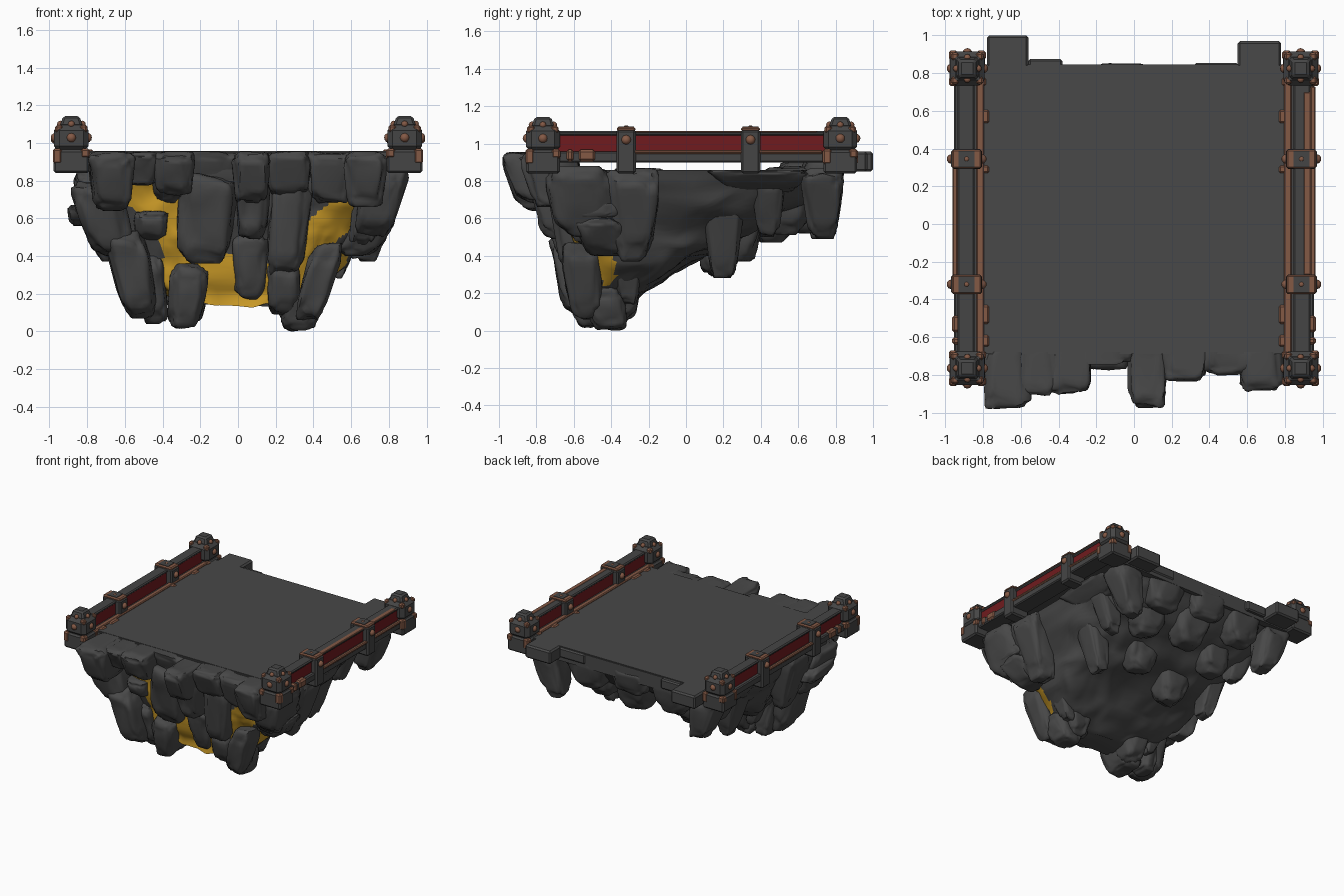
import bpy, bmesh, math
from mathutils import Vector, Matrix, noise


def mat(name, rgb):
    m = bpy.data.materials.new(name)
    m.diffuse_color = (*rgb, 1)
    return m


STONE = mat("dark_stone", (0.065, 0.065, 0.065))
IRON = mat("dark_iron", (0.060, 0.060, 0.060))
GOLD = mat("gold_vein", (0.64, 0.35, 0.022))
BRONZE = mat("bronze", (0.23, 0.10, 0.06))
RED = mat("red_inlay", (0.16, 0.011, 0.013))


def finish(bm, name, mats, angle=35):
    bmesh.ops.recalc_face_normals(bm, faces=bm.faces)
    me = bpy.data.meshes.new(name)
    bm.to_mesh(me)
    bm.free()
    ob = bpy.data.objects.new(name, me)
    bpy.context.collection.objects.link(ob)
    for m in mats:
        me.materials.append(m)
    bpy.ops.object.select_all(action='DESELECT')
    bpy.context.view_layer.objects.active = ob
    ob.select_set(True)
    bpy.ops.object.shade_smooth_by_angle(angle=math.radians(angle))
    return ob


def box(name, x, y, z, m, bevel=0.0, top=1.0):
    """Box from (min, max) pairs; top scales the upper face."""
    bm = bmesh.new()
    bmesh.ops.create_cube(bm, size=1)
    cx, cy = sum(x) / 2, sum(y) / 2
    for v in bm.verts:
        s = top if v.co.z > 0 else 1
        v.co = (cx + v.co.x * s * (x[1] - x[0]), cy + v.co.y * s * (y[1] - y[0]),
                z[0] + (v.co.z + 0.5) * (z[1] - z[0]))
    if bevel:
        bmesh.ops.bevel(bm, geom=bm.edges[:], offset=bevel, segments=1, affect='EDGES')
    return finish(bm, name, [m], 20)


def stud(name, c, r=0.026):
    bm = bmesh.new()
    bmesh.ops.create_icosphere(bm, subdivisions=2, radius=r, matrix=Matrix.Translation(c))
    return finish(bm, name, [BRONZE], 60)


def boulder(name, x, y, z, lean=0.0, taper=0.7, square=0.5, back=0.0):
    """Rounded lumpy block, narrower below; lean shifts the top in x, back the bottom in y."""
    bm = bmesh.new()
    bmesh.ops.create_icosphere(bm, subdivisions=4, radius=1)
    mid = Vector((sum(x) / 2, sum(y) / 2, sum(z) / 2))
    half = Vector((x[1] - x[0], y[1] - y[0], z[1] - z[0])) / 2
    for v in bm.verts:
        p = Vector([math.copysign(abs(c) ** square, c) for c in v.co])
        p *= 1 + 0.17 * noise.noise(v.co * 1.5 + mid * 7) + 0.06 * noise.noise(v.co * 4 + mid * 9)
        p.x, p.y, p.z = [max(-1, min(1, c)) for c in p]
        s = taper + (1 - taper) * (p.z + 1) / 2
        v.co = mid + Vector((p.x * half.x * s + lean * p.z,
                             p.y * half.y * s + back * (1 - p.z) / 2, p.z * half.z))
    return finish(bm, name, [STONE], 50)


# Rock core: stacked rounded sections leaning to the front: z, half width, front y, back y
LEVELS = [(0.13, 0.30, -0.52, -0.32), (0.22, 0.42, -0.54, -0.18), (0.36, 0.56, -0.56, 0.02),
          (0.46, 0.62, -0.59, 0.26), (0.56, 0.66, -0.63, 0.46), (0.68, 0.73, -0.67, 0.64),
          (0.80, 0.79, -0.70, 0.78), (0.86, 0.81, -0.71, 0.84)]
# Gold cracks as x, z segments with a half width
VEINS = [((-0.60, 0.78), (-0.40, 0.66), 0.085), ((-0.40, 0.66), (-0.30, 0.40), 0.085),
         ((-0.30, 0.36), (0.0, 0.30), 0.11), ((-0.12, 0.22), (0.16, 0.22), 0.11),
         ((-0.37, 0.26), (-0.34, 0.12), 0.05), ((0.62, 0.66), (0.42, 0.52), 0.09),
         ((0.42, 0.52), (0.32, 0.30), 0.08), ((0.60, 0.40), (0.51, 0.29), 0.07)]


def on_vein(c):
    p = Vector((c.x, c.z))
    for a, b, r in VEINS:
        a, b = Vector(a), Vector(b)
        t = max(0, min(1, (p - a).dot(b - a) / (b - a).length_squared))
        if (p - a.lerp(b, t)).length < r:
            return True
    return False


N, STEPS = 128, 5
bm = bmesh.new()
rings = []
sections = [Vector(a).lerp(Vector(b), j / STEPS) for a, b in zip(LEVELS, LEVELS[1:])
            for j in range(STEPS)] + [Vector(LEVELS[-1])]
for z, w, y0, y1 in sections:
    ring = []
    for k in range(N):
        a = 2 * math.pi * k / N
        c, s = math.cos(a), math.sin(a)
        ex = 0.4 if s < 0 else 0.62 - 0.22 * max(0, (z - 0.6) / 0.26)
        p = Vector((w * math.copysign(abs(c) ** ex, c),
                    (y0 + y1) / 2 + (y1 - y0) / 2 * math.copysign(abs(s) ** ex, s), z))
        lump = noise.noise_vector(p * 5) * 0.04 + noise.noise_vector(p * 13) * 0.012
        p += lump * max(0, min(1, (0.86 - z) / 0.08))
        ring.append(bm.verts.new(p))
    rings.append(ring)
for a, b in zip(rings, rings[1:]):
    for k in range(N):
        bm.faces.new((a[k], a[(k + 1) % N], b[(k + 1) % N], b[k]))
bm.faces.new(rings[0])
bmesh.ops.recalc_face_normals(bm, faces=bm.faces)
for f in bm.faces:
    c = f.calc_center_median()
    f.material_index = int(c.y < -0.38 and f.normal.z > -0.75 and len(f.verts) == 4 and on_vein(c))
finish(bm, "rock_core", [STONE, GOLD], 50)

# Floor sheet with raised front and back edges
box("floor", (-0.80, 0.80), (-0.68, 0.84), (0.945, 0.957), STONE)
box("back_edge", (-0.79, 0.79), (0.79, 0.845), (0.84, 0.95), STONE)
box("front_edge", (-0.79, 0.79), (-0.69, -0.65), (0.80, 0.95), STONE)
box("back_slab_left", (-0.78, -0.56), (0.76, 1.0), (0.85, 0.957), STONE, 0.012)
box("back_slab_right", (0.55, 0.78), (0.76, 0.97), (0.85, 0.957), STONE, 0.012)
box("back_chip_left", (-0.56, -0.38), (0.77, 0.875), (0.87, 0.95), STONE, 0.01)
box("back_chip_right", (0.32, 0.55), (0.77, 0.855), (0.87, 0.95), STONE, 0.01)

# Front rim rocks: x0, x1, front y, bottom z
RIM = [(-0.80, -0.54, -1.01, 0.64), (-0.62, -0.40, -0.93, 0.77), (-0.46, -0.22, -0.93, 0.72),
       (-0.30, 0.0, -0.76, 0.76), (-0.04, 0.18, -1.0, 0.68), (0.13, 0.40, -0.85, 0.72),
       (0.36, 0.62, -0.82, 0.68), (0.55, 0.80, -0.91, 0.66)]
for x0, x1, yf, z0 in RIM:
    boulder("front_rim_rock", (x0, x1), (yf, -0.58), (z0, 0.955), 0, 0.75, 0.45, 0.06)

# Front face rocks: x0, x1, z0, z1, front y, lean
FACE = [(-0.86, -0.56, 0.40, 0.80, -0.80, -0.05), (-0.91, -0.74, 0.56, 0.67, -0.70, 0),
        (-0.68, -0.44, 0.07, 0.54, -0.75, -0.05), (-0.56, -0.36, 0.48, 0.64, -0.74, 0),
        (-0.54, -0.37, 0.04, 0.40, -0.62, -0.02), (-0.38, -0.16, 0.01, 0.36, -0.68, 0.02),
        (-0.34, 0.0, 0.36, 0.84, -0.79, 0.02), (-0.02, 0.18, 0.49, 0.88, -0.88, 0),
        (-0.04, 0.18, 0.17, 0.53, -0.67, 0), (0.15, 0.39, 0.28, 0.86, -0.76, 0.03),
        (0.14, 0.34, 0.09, 0.38, -0.64, 0), (0.22, 0.46, 0.0, 0.24, -0.58, 0.02),
        (0.33, 0.52, 0.06, 0.47, -0.69, 0.06), (0.62, 0.88, 0.50, 0.88, -0.78, 0.05),
        (0.56, 0.80, 0.40, 0.60, -0.62, 0.06), (0.72, 0.85, 0.60, 0.70, -0.74, 0),
        (-0.46, -0.28, 0.68, 0.84, -0.80, 0)]
for x0, x1, z0, z1, yf, lean in FACE:
    depth = 0.22 if 0.3 < x0 < 0.4 else max(0.36, -0.36 - yf - 0.04)
    boulder("front_face_rock", (x0, x1), (yf, min(yf + depth, -0.34)), (z0, z1), lean, 0.8, 0.58, 0.06)

# Side rocks, mirrored: x0, x1, y0, y1, z0, z1
SIDE = [(0.58, 0.86, -0.44, -0.12, 0.37, 0.87), (0.36, 0.52, -0.40, -0.22, 0.14, 0.50),
        (0.58, 0.82, -0.68, -0.38, 0.46, 0.86), (0.46, 0.66, 0.08, 0.32, 0.28, 0.72),
        (0.52, 0.74, 0.34, 0.54, 0.50, 0.84), (0.55, 0.82, 0.60, 0.86, 0.49, 0.87),
        (0.66, 0.82, 0.10, 0.70, 0.74, 0.86)]
for s in (-1, 1):
    for x0, x1, y0, y1, z0, z1 in SIDE:
        boulder("side_rock", sorted((s * x0, s * x1)), (y0, y1), (z0, z1), s * 0.05, 0.55, 0.5)

# Underside rocks along the back slope: x0, x1, y0, y1, z0, z1
UNDER = [(-0.36, -0.02, 0.02, 0.34, 0.29, 0.70), (0.02, 0.38, 0.12, 0.44, 0.37, 0.78),
         (-0.54, -0.18, 0.30, 0.62, 0.47, 0.86), (0.16, 0.54, 0.38, 0.70, 0.51, 0.88),
         (-0.20, 0.20, 0.44, 0.78, 0.52, 0.90), (-0.60, -0.22, 0.58, 0.86, 0.63, 0.92),
         (0.14, 0.54, 0.60, 0.86, 0.65, 0.92), (-0.26, 0.16, 0.66, 0.86, 0.70, 0.92),
         (-0.38, -0.14, -0.50, -0.22, 0.04, 0.34), (0.16, 0.42, -0.48, -0.22, 0.06, 0.38)]
for x0, x1, y0, y1, z0, z1 in UNDER:
    boulder("underside_rock", (x0, x1), (y0, y1), (z0, z1), 0, 0.6, 0.62)

for s in (-1, 1):
    def sx(a, b):
        return sorted((s * a, s * b))

    # Rail: lower beam with worn lips, red inlay and upper bar
    Y = (-0.72, 0.78)
    box("lower_beam", sx(0.81, 0.955), Y, (0.90, 0.957), IRON, 0.008)
    box("inner_lip", sx(0.795, 0.835), Y, (0.94, 0.968), BRONZE, 0.006)
    box("outer_lip", sx(0.935, 0.963), (-0.28, 0.31), (0.945, 0.966), BRONZE, 0.006)
    box("red_inlay", sx(0.85, 0.925), Y, (0.95, 1.045), RED)
    box("upper_bar", sx(0.845, 0.935), Y, (1.042, 1.066), IRON, 0.008)
    if s > 0:
        box("outer_lip_back", (0.935, 0.963), (0.38, 0.73), (0.945, 0.966), BRONZE, 0.006)
        box("worn_bar_strip", (0.90, 0.937), (-0.27, 0.70), (1.058, 1.068), BRONZE, 0.004)
    # Worn patches on the beam
    for y, d in ((-0.53, 0.045), (-0.62, 0.02)):
        box("beam_patch", sx(0.915, 0.965), (y - d, y + d), (0.905, 0.967), BRONZE, 0.012)
    for y, d in ((0.57, 0.035), (-0.48, 0.05), (-0.62, 0.03), (0.29, 0.02)):
        box("inner_patch", sx(0.768, 0.82), (y - d, y + d), (0.945, 0.966), BRONZE, 0.009)

    # Clamps around the rail
    for y in (-0.32, 0.345):
        box("clamp", sx(0.805, 0.97), (y - 0.052, y + 0.052), (0.84, 1.075), IRON, 0.012)
        box("clamp_cap", sx(0.81, 0.965), (y - 0.05, y + 0.05), (1.065, 1.088), BRONZE, 0.008)
        box("clamp_plate", sx(0.845, 0.93), (y - 0.042, y + 0.042), (1.085, 1.092), IRON)
        stud("clamp_top_stud", (s * 0.888, y, 1.080), 0.018)
        for x in (0.808, 0.968):
            stud("clamp_stud", (s * x, y, 1.02))

    # Corner posts: foot, chamfered block, tapered cap, studs and worn corners
    for y in (-0.765, 0.825):
        X = 0.884
        box("post_foot", sx(X - 0.095, X + 0.095), (y - 0.09, y + 0.09), (0.84, 0.965), IRON, 0.012)
        box("post_block", sx(X - 0.092, X + 0.092), (y - 0.09, y + 0.09), (0.955, 1.095), IRON, 0.028)
        box("post_cap", sx(X - 0.062, X + 0.062), (y - 0.062, y + 0.062), (1.085, 1.143), IRON, 0.012, 0.7)
        for dx, dy in ((1, 0), (-1, 0), (0, 1), (0, -1)):
            stud("post_stud", (s * X + dx * 0.084, y + dy * 0.082, 1.028))
            stud("cap_stud", (s * X + dx * 0.058, y + dy * 0.058, 1.10), 0.018)
        for dx in (-1, 1):
            for dy in (-1, 1):
                cx, cy = s * X + dx * 0.074, y + dy * 0.070
                box("foot_corner", (cx - 0.024, cx + 0.024), (cy - 0.024, cy + 0.024),
                    (0.92, 0.97) if dx * dy * s > 0 else (0.89, 0.97), BRONZE, 0.01)
                cx, cy = s * X + dx * 0.066, y + dy * 0.064
                box("block_corner", (cx - 0.02, cx + 0.02), (cy - 0.02, cy + 0.02),
                    (1.055, 1.095), BRONZE, 0.01)
